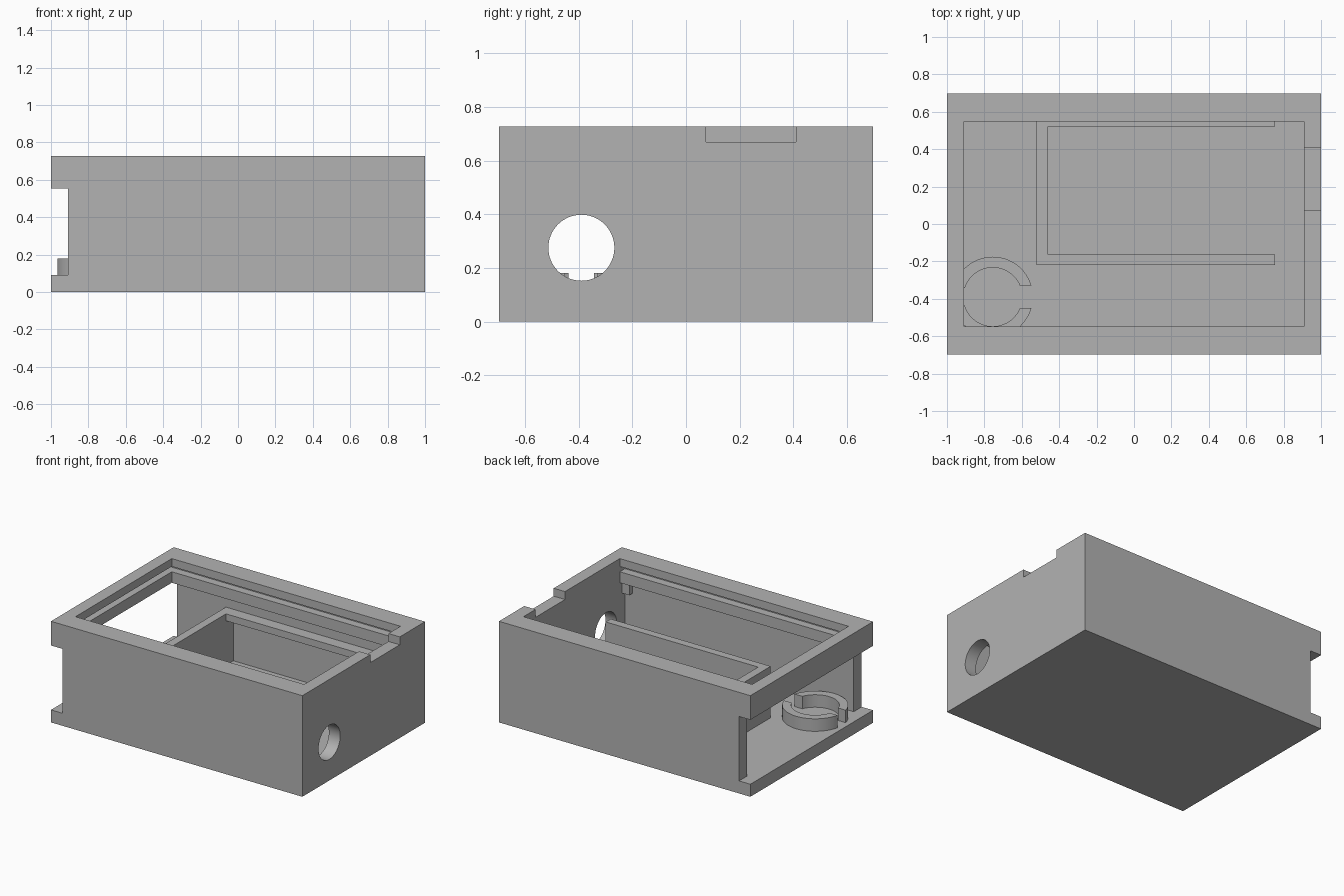
import bpy, bmesh, math
from mathutils import Matrix

if "Cube" in bpy.data.objects:
    bpy.data.objects.remove(bpy.data.objects["Cube"], do_unlink=True)

grey = bpy.data.materials.new("plain grey")
grey.use_nodes = True
colour = (0.45, 0.45, 0.45, 1)
grey.diffuse_color = colour
grey.node_tree.nodes["Principled BSDF"].inputs["Base Color"].default_value = colour


def finish(name, bm):
    mesh = bpy.data.meshes.new(name)
    bm.to_mesh(mesh)
    bm.free()
    mesh.materials.append(grey)
    obj = bpy.data.objects.new(name, mesh)
    bpy.context.collection.objects.link(obj)
    return obj


def box(name, x, y, z):
    """Box from (low, high) ranges on each axis."""
    bm = bmesh.new()
    bmesh.ops.create_cube(bm, size=1)
    for v in bm.verts:
        v.co = [r[0] if c < 0 else r[1] for c, r in zip(v.co, (x, y, z))]
    return finish(name, bm)


def cylinder(name, radius, depth, centre, axis="Z"):
    bm = bmesh.new()
    turn = Matrix.Rotation(math.pi / 2, 4, "Y") if axis == "X" else Matrix()
    bmesh.ops.create_cone(bm, cap_ends=True, segments=64, radius1=radius,
                          radius2=radius, depth=depth,
                          matrix=Matrix.Translation(centre) @ turn)
    return finish(name, bm)


def cut(target, cutters):
    """Subtract each cutter, then remove it."""
    bpy.context.view_layer.objects.active = target
    for cutter in cutters:
        cutter.hide_render = True
        mod = target.modifiers.new("cut", "BOOLEAN")
        mod.operation, mod.solver, mod.object = "DIFFERENCE", "EXACT", cutter
        bpy.ops.object.modifier_apply(modifier=mod.name)
        bpy.data.objects.remove(cutter, do_unlink=True)


def smooth(obj):
    bpy.ops.object.select_all(action="DESELECT")
    obj.select_set(True)
    bpy.context.view_layer.objects.active = obj
    bpy.ops.object.shade_smooth_by_angle(angle=math.radians(30))


FLOOR, LEDGE, TOP = 0.09, 0.553, 0.727
WALL_X, WALL_Y, LIP_Y = 0.91, 0.605, 0.547
PORT_Y = -0.39

# Enclosure with open end, lid groove, cable notch and round port
body = box("enclosure", (-1, 1), (-0.697, 0.697), (0, TOP))
cut(body, [
    box("cavity", (-1.2, WALL_X), (-WALL_Y, WALL_Y), (FLOOR, LEDGE)),
    box("end_slot", (-1.3, -WALL_X), (-1, 1), (FLOOR, LEDGE)),
    box("top_opening", (-WALL_X, WALL_X), (-LIP_Y, LIP_Y), (0.4, 1)),
    box("lid_groove", (-0.96, WALL_X), (-WALL_Y, WALL_Y), (0.632, 0.67)),
    box("cable_notch", (0.8, 1.2), (0.075, 0.41), (0.67, 1)),
    cylinder("port", 0.123, 0.4, (1, PORT_Y, 0.275), "X"),
])
smooth(body)

# Inner compartment: end wall, front wall and overhanging back rail
box("compartment_end_wall", (-0.52, -0.46), (-0.22, 0.61), (0.085, 0.46))
box("compartment_front_wall", (-0.46, 0.753), (-0.22, -0.163), (0.085, 0.46))
box("compartment_back_rail", (-0.46, 0.753), (0.52, 0.61), (0.41, 0.46))

# Small corner blocks under the ledges
for side, name in ((-1, "front_corner_block"), (1, "back_corner_block")):
    box(name, (0.85, 0.915), sorted((side * 0.57, side * 0.61)), (0.47, 0.56))

# Split holder ring on the floor by the open end
RING_X = -0.755
ring = cylinder("holder_ring", 0.215, 0.095, (RING_X, PORT_Y, 0.1325))
cut(ring, [
    cylinder("ring_bore", 0.157, 0.4, (RING_X, PORT_Y, 0.13)),
    box("wide_gap", (RING_X, -0.4), (PORT_Y - 0.06, PORT_Y + 0.06), (0, 0.4)),
    box("narrow_gap", (-1.1, RING_X), (PORT_Y - 0.047, PORT_Y + 0.047), (0, 0.4)),
])
smooth(ring)
